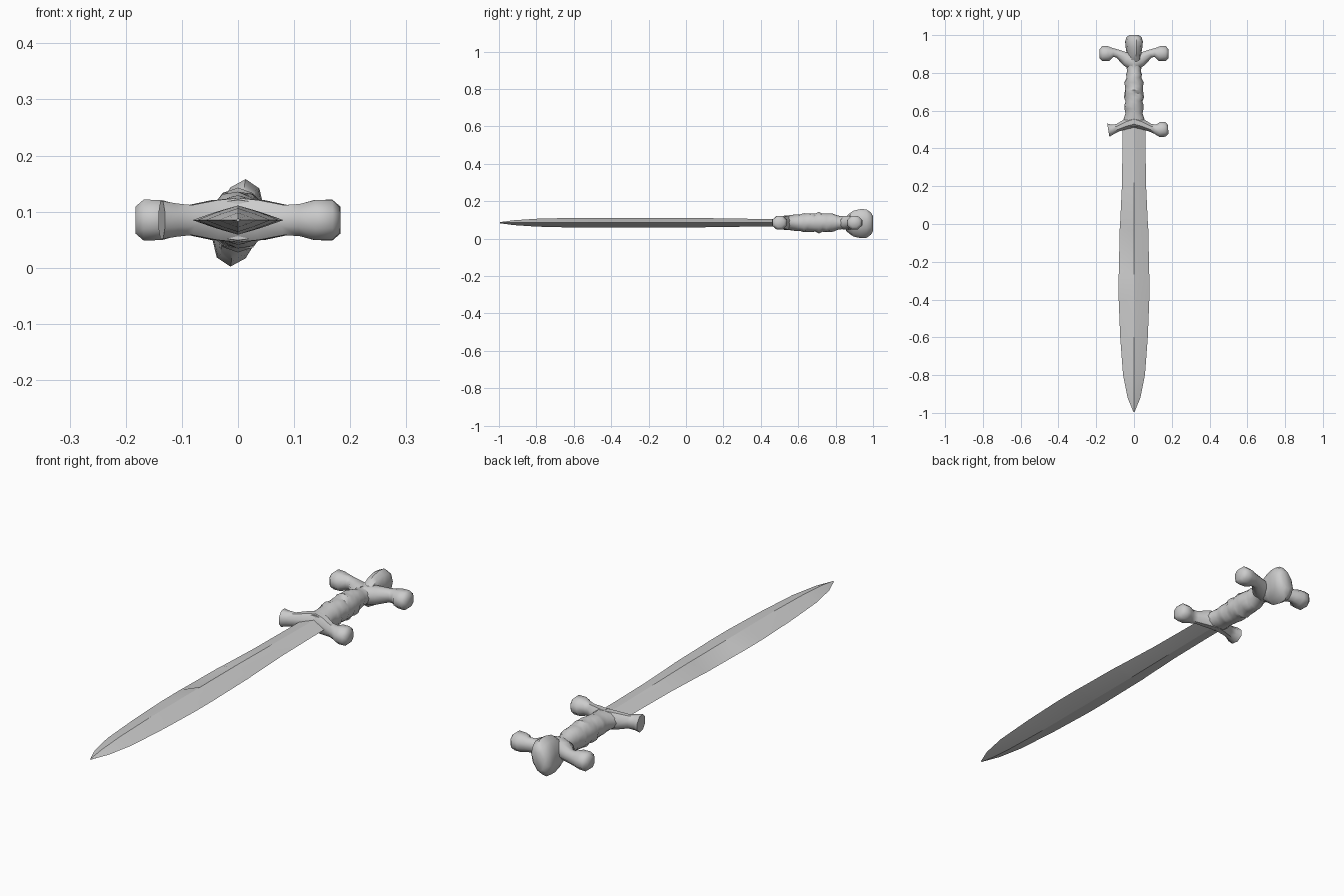
import bpy, bmesh, math
from mathutils import Vector

ZC = 0.085


def loft(name, rings, angle=35):
    """Skin a list of closed rings with equal point counts and cap both ends."""
    bm = bmesh.new()
    loops = [[bm.verts.new(p) for p in ring] for ring in rings]
    n = len(loops[0])
    for a, b in zip(loops, loops[1:]):
        for i in range(n):
            j = (i + 1) % n
            bm.faces.new((a[i], a[j], b[j], b[i]))
    bm.faces.new(loops[0])
    bm.faces.new(loops[-1])
    bmesh.ops.recalc_face_normals(bm, faces=bm.faces)
    me = bpy.data.meshes.new(name)
    bm.to_mesh(me)
    bm.free()
    ob = bpy.data.objects.new(name, me)
    bpy.context.collection.objects.link(ob)
    bpy.context.view_layer.objects.active = ob
    ob.select_set(True)
    bpy.ops.object.shade_smooth_by_angle(angle=math.radians(angle))
    ob.select_set(False)
    return ob


def bone_arm(name, stations, side, sides=8):
    """Knobbed arm: stations are (x, y, half width in plan, half height)."""
    rings = []
    for k, (x, y, w, h) in enumerate(stations):
        p, q = stations[max(k - 1, 0)], stations[min(k + 1, len(stations) - 1)]
        t = Vector((q[0] - p[0], q[1] - p[1])).normalized()
        ring = []
        for i in range(sides):
            a = math.tau * (i + 0.5) / sides
            c, s = math.cos(a) * w * 1.07, math.sin(a) * h * 1.07
            ring.append((side * (x - t.y * c), y + t.x * c, ZC + s))
        rings.append(ring)
    return loft(name, rings, 50)


# Blade: flattened diamond section (y, half width, half thickness, chip depth)
blade = [(-0.995, 0.003, 0.003, 0), (-0.92, 0.034, 0.013, 0),
         (-0.8, 0.058, 0.021, 0), (-0.6, 0.073, 0.026, 0),
         (-0.4, 0.081, 0.026, 0), (-0.27, 0.081, 0.026, 0),
         (-0.25, 0.080, 0.026, 0.006), (-0.03, 0.076, 0.026, 0.006),
         (-0.01, 0.074, 0.026, 0), (0.2, 0.064, 0.023, 0),
         (0.4, 0.061, 0.020, 0), (0.55, 0.060, 0.019, 0)]
rings = []
for y, w, t, chip in blade:
    m = t * 0.55
    rings.append([(-w, y, ZC), (-w * 0.5, y, ZC + m - chip), (0, y, ZC + t),
                  (w * 0.5, y, ZC + m), (w, y, ZC), (w * 0.5, y, ZC - m),
                  (0, y, ZC - t), (-w * 0.5, y, ZC - m)])
loft("blade", rings, 25)

# Grip: bone shaft with a spiral wrap (y, half width, half height)
grip = [(0.52, 0.066, 0.036), (0.555, 0.056, 0.040), (0.585, 0.045, 0.044),
        (0.61, 0.047, 0.048), (0.63, 0.051, 0.050), (0.65, 0.047, 0.047),
        (0.67, 0.051, 0.053), (0.69, 0.048, 0.049), (0.71, 0.052, 0.054),
        (0.73, 0.047, 0.049), (0.75, 0.049, 0.053), (0.775, 0.041, 0.047),
        (0.79, 0.043, 0.046), (0.81, 0.036, 0.038), (0.84, 0.042, 0.034),
        (0.88, 0.045, 0.040)]
rings = []
for y, w, h in grip:
    ring = []
    for i in range(12):
        a = math.tau * i / 12
        wrap = 1 + (0.07 * math.sin(a * 2 + y * 95) if 0.6 < y < 0.8 else 0)
        ring.append((w * wrap * math.cos(a), y, ZC + h * wrap * math.sin(a)))
    rings.append(ring)
loft("grip", rings, 40)

# Pommel: tall rounded knob at the end
knob = [(0.855, 0.036, 0.038), (0.875, 0.037, 0.055), (0.895, 0.038, 0.069),
        (0.935, 0.044, 0.078), (0.965, 0.047, 0.076), (0.988, 0.041, 0.060),
        (1.0, 0.026, 0.040)]
loft("pommel", [[(w * math.cos(math.tau * i / 10), y,
                  0.080 + h * math.sin(math.tau * (i + 0.5) / 10))
                 for i in range(10)] for y, w, h in knob], 45)

# Pommel side arms, mirrored
pommel_arm = [(0, 0.855, 0.045, 0.036), (0.04, 0.872, 0.036, 0.036),
              (0.085, 0.902, 0.022, 0.027), (0.11, 0.907, 0.024, 0.029),
              (0.137, 0.902, 0.041, 0.036), (0.168, 0.902, 0.040, 0.037),
              (0.183, 0.902, 0.024, 0.024)]
for side, label in ((1, "right"), (-1, "left")):
    bone_arm("pommel_arm_" + label, pommel_arm, side)

# Guard: knob on the right arm, broken flat end on the left arm
guard = [(0, 0.542, 0.032, 0.040), (0.04, 0.530, 0.028, 0.036),
         (0.085, 0.510, 0.021, 0.027)]
bone_arm("guard_right", guard + [
    (0.112, 0.502, 0.025, 0.029), (0.138, 0.500, 0.041, 0.036),
    (0.167, 0.501, 0.039, 0.036), (0.181, 0.502, 0.023, 0.023)], 1)
bone_arm("guard_left", guard + [
    (0.112, 0.501, 0.026, 0.030), (0.136, 0.497, 0.036, 0.034)], -1)
